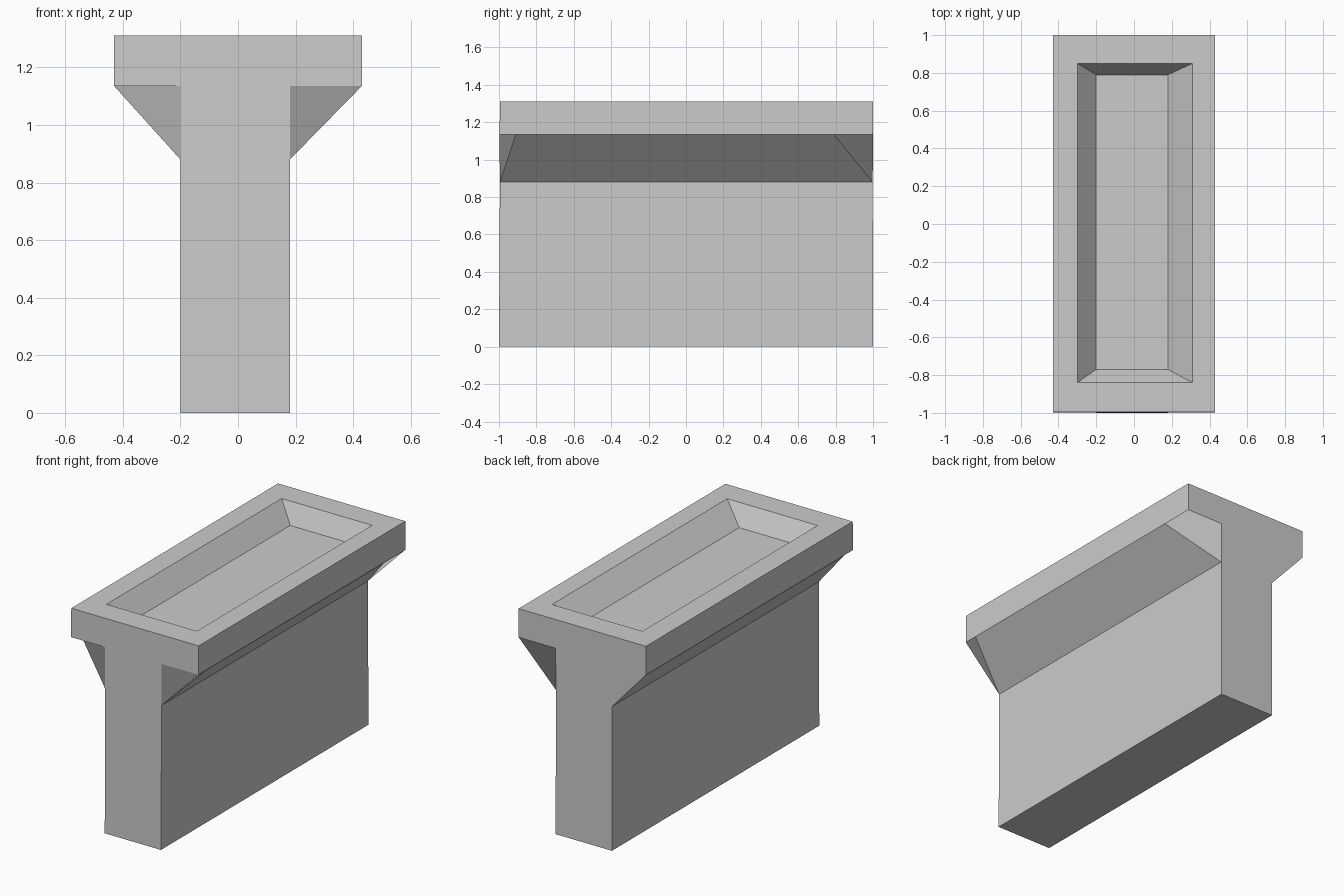
import bpy
import bmesh

if "Cube" in bpy.data.objects:
    bpy.data.objects.remove(bpy.data.objects["Cube"], do_unlink=True)

# One plain grey for the whole pier
grey = bpy.data.materials.new("concrete_grey")
grey.use_nodes = True
colour = (0.6, 0.6, 0.6, 1)
grey.diffuse_color = colour
grey.node_tree.nodes["Principled BSDF"].inputs["Base Color"].default_value = colour

# Main dimensions: wall sides, cap sides, and levels
WALL = {"r": 0.18, "l": -0.20}
CAP = {"r": 0.43, "l": -0.43}
LEVELS = {"foot": 0, "neck": 0.88, "inner": 1.135, "outer": 1.135, "top": 1.31}
FRONT = {"foot": -1, "neck": -0.995, "inner": -0.997, "outer": -0.997, "top": -0.994}
FLOOR = 1.195

bm = bmesh.new()
v = {}

# Named section points at both ends
for side in "rl":
    for level, z in LEVELS.items():
        x = (CAP if level in ("outer", "top") else WALL)[side]
        back = 0.998 if level == "neck" else 1
        v["f", side, level] = bm.verts.new((x, FRONT[level], z))
        if (side, level) != ("l", "inner"):
            v["b", side, level] = bm.verts.new((x, back, z))

# Points where the haunches stop along the cap edge
v["f", "r", "stop"] = bm.verts.new((CAP["r"], -0.91, LEVELS["outer"]))
v["b", "r", "stop"] = bm.verts.new((CAP["r"], 0.79, LEVELS["outer"]))
v["f", "l", "stop"] = bm.verts.new((CAP["l"], -0.915, LEVELS["outer"]))


def face(*names):
    """Add a face from short names: end, side, level."""
    bm.faces.new([v[tuple(n.split("_"))] for n in names])


# End faces
face("f_l_foot", "f_r_foot", "f_r_neck", "f_r_inner", "f_r_outer",
     "f_r_top", "f_l_top", "f_l_outer", "f_l_inner", "f_l_neck")
face("b_r_foot", "b_l_foot", "b_l_neck", "b_l_outer", "b_l_top",
     "b_r_top", "b_r_outer", "b_r_inner", "b_r_neck")

# Wall sides and underside
face("f_r_foot", "b_r_foot", "b_r_neck", "f_r_neck")
face("b_l_foot", "f_l_foot", "f_l_neck", "b_l_neck")
face("f_l_foot", "b_l_foot", "b_r_foot", "f_r_foot")

# Sloping haunches
face("f_r_neck", "b_r_neck", "b_r_stop", "f_r_stop")
face("b_l_neck", "f_l_neck", "f_l_stop", "b_l_outer")

# Twisted haunch ends
face("f_r_outer", "f_r_inner", "f_r_neck", "f_r_stop")
face("b_r_outer", "b_r_stop", "b_r_neck", "b_r_inner")
face("f_l_inner", "f_l_outer", "f_l_stop", "f_l_neck")

# Cap sides
face("f_r_outer", "f_r_stop", "b_r_stop", "b_r_outer", "b_r_top", "f_r_top")
face("b_l_outer", "f_l_stop", "f_l_outer", "f_l_top", "b_l_top")


# Rim and sunken tray in the cap
def ring(x0, x1, y0, y1, z):
    return [bm.verts.new(p) for p in
            ((x0, y0, z), (x1, y0, z), (x1, y1, z), (x0, y1, z))]


outer = [v["f", "l", "top"], v["f", "r", "top"], v["b", "r", "top"], v["b", "l", "top"]]
rim = ring(-0.30, 0.31, -0.84, 0.85, LEVELS["top"])
floor = ring(-0.20, 0.18, -0.77, 0.79, FLOOR)
for a, b in ((outer, rim), (rim, floor)):
    for i in range(4):
        j = (i + 1) % 4
        bm.faces.new((a[i], a[j], b[j], b[i]))
bm.faces.new(floor)

mesh = bpy.data.meshes.new("pier")
bm.to_mesh(mesh)
bm.free()
mesh.materials.append(grey)
pier = bpy.data.objects.new("pier_with_tray_cap", mesh)
bpy.context.collection.objects.link(pier)
